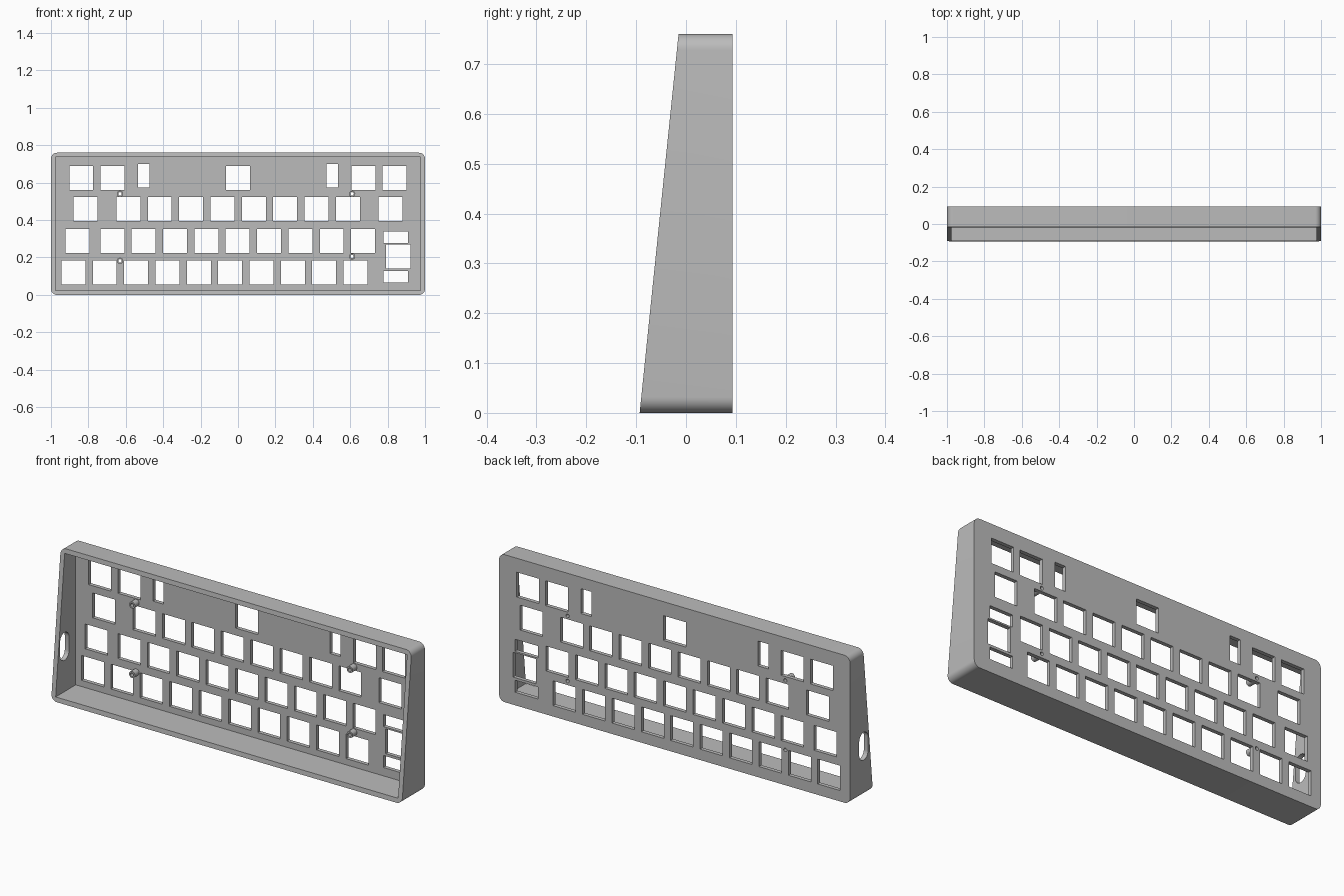
import bpy, bmesh, math
from mathutils import Matrix, Vector

if "Cube" in bpy.data.objects:
    bpy.data.objects.remove(bpy.data.objects["Cube"], do_unlink=True)

H, BACK, WALL, PLATE, R = 0.76, 0.093, 0.024, 0.02, 0.032
KEY, PITCH = 0.128, 0.1676

grey = bpy.data.materials.new("case grey")
grey.use_nodes = True
colour = (0.5, 0.5, 0.5, 1)
grey.diffuse_color = colour
grey.node_tree.nodes["Principled BSDF"].inputs["Base Color"].default_value = colour


def make_object(name, bm):
    bmesh.ops.recalc_face_normals(bm, faces=bm.faces)
    mesh = bpy.data.meshes.new(name)
    bm.to_mesh(mesh)
    bm.free()
    mesh.materials.append(grey)
    obj = bpy.data.objects.new(name, mesh)
    bpy.context.collection.objects.link(obj)
    return obj


def add_box(bm, x, z, w, h, y0, y1):
    m = Matrix.Translation((x, (y0 + y1) / 2, z)) @ Matrix.Diagonal((w, y1 - y0, h, 1))
    bmesh.ops.create_cube(bm, size=1, matrix=m)


def add_rod(bm, x, z, radius, y0, y1):
    m = Matrix.Translation((x, (y0 + y1) / 2, z)) @ Matrix.Rotation(math.pi / 2, 4, "X")
    bmesh.ops.create_cone(bm, cap_ends=True, segments=24, radius1=radius, radius2=radius,
                          depth=y1 - y0, matrix=m)


def extrude_profile(bm, points, offset):
    face = bm.faces.new([bm.verts.new(p) for p in points])
    new = bmesh.ops.extrude_face_region(bm, geom=[face])["geom"]
    moved = [v for v in new if isinstance(v, bmesh.types.BMVert)]
    bmesh.ops.translate(bm, verts=moved, vec=offset)
    return moved


def cut(obj, name, bm):
    cutter = make_object(name, bm)
    cutter.hide_render = True
    mod = obj.modifiers.new(name, "BOOLEAN")
    mod.operation, mod.solver, mod.object = "DIFFERENCE", "EXACT", cutter
    bpy.context.view_layer.objects.active = obj
    bpy.ops.object.modifier_apply(modifier=mod.name)
    bpy.data.objects.remove(cutter, do_unlink=True)


# Outer shell: rounded rectangle extruded forward to a sloping rim
bm = bmesh.new()
outline = []
corners = [(1 - R, H - R), (R - 1, H - R), (R - 1, R), (1 - R, R)]
for i, (cx, cz) in enumerate(corners):
    for s in range(9):
        a = math.pi / 2 * (i + s / 8)
        outline.append((cx + R * math.cos(a), BACK, cz + R * math.sin(a)))
for v in extrude_profile(bm, outline, Vector((0, -0.1, 0))):
    v.co.y = -BACK + 0.078 * v.co.z / H
case = make_object("case", bm)

# Hollow interior, open at the front
bm = bmesh.new()
add_box(bm, 0, H / 2, 2 - 2 * WALL, H - 2 * WALL, -0.3, BACK - PLATE)
cut(case, "cavity_cutter", bm)

# Key openings, row by row from the top
rows = [
    (0.624, [-0.838, -0.671, 0, 0.671, 0.836]),
    (0.459, [-0.816, 0.816] + [-0.586 + PITCH * i for i in range(8)]),
    (0.288, [-0.858] + [-0.672 + PITCH * i for i in range(9)]),
    (0.120, [-0.88 + PITCH * i for i in range(10)]),
]
holes = [(x, z, KEY, KEY) for z, xs in rows for x in xs]
holes += [(x, 0.637, 0.061, KEY) for x in (-0.505, 0.504)]
holes += [(0.856, 0.206, 0.13, KEY), (0.844, 0.309, 0.132, 0.062), (0.844, 0.098, 0.132, 0.062)]
bm = bmesh.new()
for x, z, w, h in holes:
    add_box(bm, x, z, w, h, 0.04, 0.15)

# Screw holes through the plate
screws = [(-0.631, 0.54), (0.61, 0.54), (-0.631, 0.182), (0.61, 0.205)]
for x, z in screws:
    add_rod(bm, x, z, 0.009, 0.04, 0.15)
cut(case, "opening_cutter", bm)

# Rounded cable slot in the right wall
bm = bmesh.new()
slot = []
for side in (0, 1):
    for s in range(13):
        a = math.pi * (side + s / 12)
        slot.append((-1.1, -0.018 + 0.036 * math.cos(a),
                     0.257 + (-0.036 if side else 0.036) + 0.036 * math.sin(a)))
extrude_profile(bm, slot, Vector((0.2, 0, 0)))
cut(case, "cable_slot_cutter", bm)

# Hollow screw posts standing on the inside of the plate
parts = [case]
for i, (x, z) in enumerate(screws):
    bm = bmesh.new()
    add_rod(bm, x, z, 0.017, BACK - PLATE - 0.035, BACK - PLATE + 0.002)
    post = make_object(f"screw_post_{i + 1}", bm)
    bm = bmesh.new()
    add_rod(bm, x, z, 0.009, -0.05, 0.15)
    cut(post, "post_bore_cutter", bm)
    parts.append(post)

# Smooth the rounded surfaces, keep the edges crisp
bpy.ops.object.select_all(action="DESELECT")
for obj in parts:
    obj.select_set(True)
bpy.context.view_layer.objects.active = case
bpy.ops.object.shade_smooth_by_angle(angle=math.radians(30))
